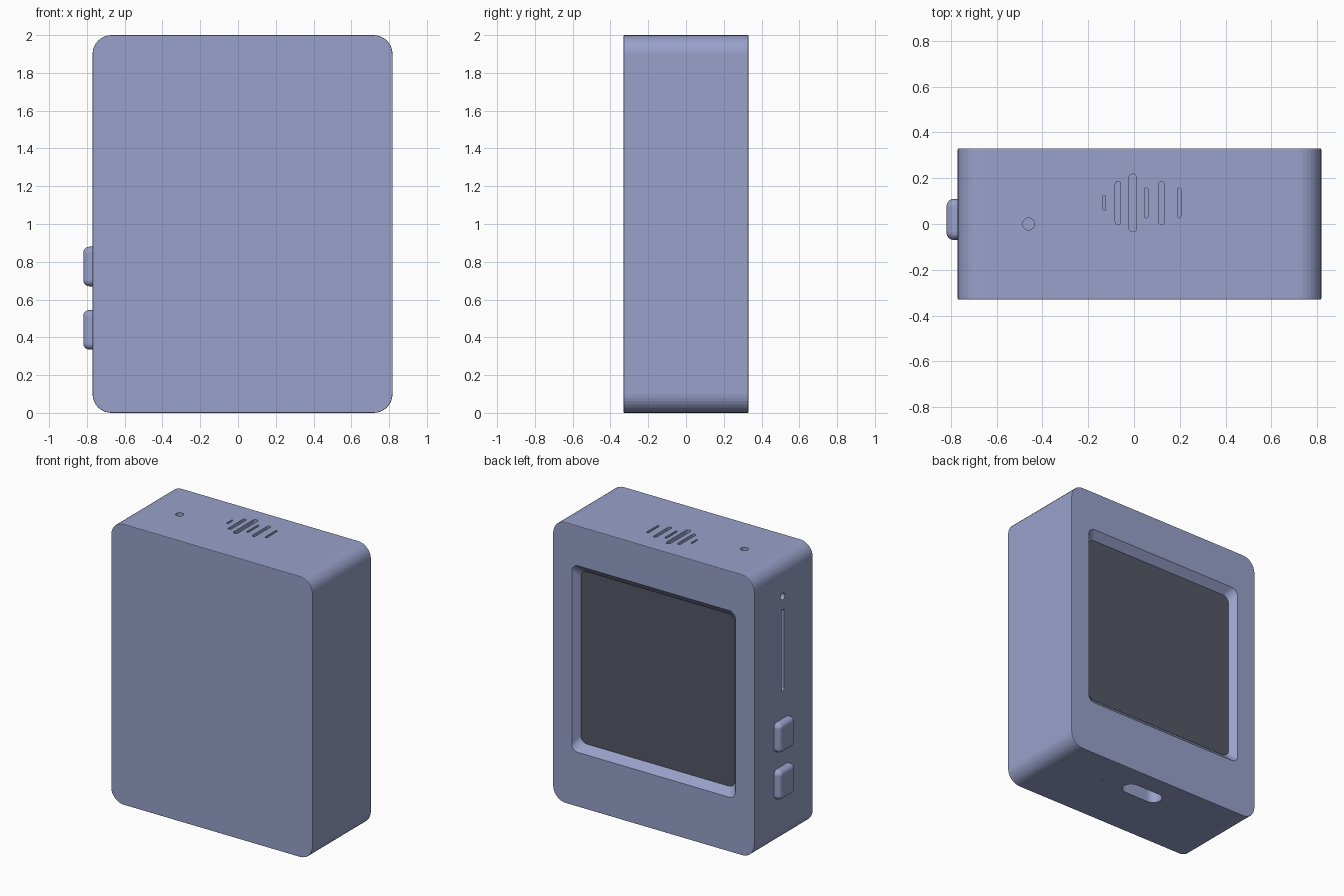
import bpy, bmesh, math

if "Cube" in bpy.data.objects:
    bpy.data.objects.remove(bpy.data.objects["Cube"])


def material(name, rgb):
    m = bpy.data.materials.new(name)
    m.diffuse_color = (*rgb, 1)
    m.use_nodes = True
    m.node_tree.nodes["Principled BSDF"].inputs["Base Color"].default_value = m.diffuse_color
    return m


LAVENDER = material("lavender shell", (0.32, 0.355, 0.59))
DARK = material("dark screen", (0.088, 0.096, 0.13))


def prism(bm, axis, cu, cv, hu, hv, r, d0, d1, seg=8, soft=(), soft_w=0.01, soft_seg=2,
          grow=(0, 0)):
    """Rounded rectangle (half sizes hu, hv) extruded along axis from d0 to d1.
    soft lists the depths whose rim gets a small rounded edge; grow widens the d1 end."""
    place = {"x": lambda u, v, d: (d, u, v),
             "y": lambda u, v, d: (u, d, v),
             "z": lambda u, v, d: (u, v, d)}[axis]

    def ring(d, gu, gv):
        verts = []
        for k, (su, sv) in enumerate(((1, 1), (-1, 1), (-1, -1), (1, -1))):
            for i in range(seg + 1):
                a = math.pi / 2 * (k + i / seg)
                verts.append(bm.verts.new(place(cu + su * (hu + gu - r) + r * math.cos(a),
                                                cv + sv * (hv + gv - r) + r * math.sin(a), d)))
        return verts

    rings = [ring(d0, 0, 0), ring(d1, *grow)]
    n = len(rings[0])
    caps = {d0: bm.faces.new(rings[0]), d1: bm.faces.new(rings[1])}
    faces = list(caps.values())
    for i in range(n):
        j = (i + 1) % n
        faces.append(bm.faces.new((rings[0][i], rings[0][j], rings[1][j], rings[1][i])))
    bmesh.ops.recalc_face_normals(bm, faces=faces)
    rim = [e for d in soft for e in caps[d].edges]
    if rim:
        bmesh.ops.bevel(bm, geom=rim, offset=soft_w, segments=soft_seg,
                        profile=0.5, affect="EDGES")


def finish(name, bm, mat):
    bmesh.ops.remove_doubles(bm, verts=bm.verts[:], dist=1e-5)
    bmesh.ops.recalc_face_normals(bm, faces=bm.faces[:])
    me = bpy.data.meshes.new(name)
    bm.to_mesh(me)
    bm.free()
    me.materials.append(mat)
    ob = bpy.data.objects.new(name, me)
    bpy.context.scene.collection.objects.link(ob)
    return ob


CX, HALF = 0.024, 0.794   # shell centre, offset because the buttons stick out on -x
LEFT = CX - HALF          # plane of the button side
FLOOR = 0.28              # depth of the screen
SLOPE_X, SLOPE_Z = 0.038, 0.052   # how far the screen frame slopes inwards

# main shell
bm = bmesh.new()
prism(bm, "y", CX, 1.0, HALF, 1.0, 0.1, -0.33, 0.33, soft=(-0.33, 0.33), soft_w=0.004)
shell = finish("shell", bm, LAVENDER)

# all recesses gathered in one cutter
bm = bmesh.new()
# screen recess in the back, with sloping walls
prism(bm, "y", CX, 1.052, 0.645 - SLOPE_X, 0.665 - SLOPE_Z, 0.05, FLOOR, 0.66 - FLOOR,
      grow=(2 * SLOPE_X, 2 * SLOPE_Z))
# speaker slots: x, half width, half length
for x, w, l in ((-0.13, 0.006, 0.033), (-0.07, 0.012, 0.094), (-0.005, 0.017, 0.126),
                (0.053, 0.008, 0.065), (0.12, 0.0125, 0.094), (0.197, 0.008, 0.065)):
    prism(bm, "z", x, 0.092, w, l, w * 0.999, 1.96, 2.1, seg=5)
# round hole on top
prism(bm, "z", -0.46, 0, 0.026, 0.026, 0.02599, 1.96, 2.1, seg=6)
# light slot and round hole on the button side
prism(bm, "x", 0.01, 1.365, 0.015, 0.29, 0.01499, LEFT - 0.1, LEFT + 0.03, seg=5)
prism(bm, "x", 0.01, 1.748, 0.024, 0.024, 0.02399, LEFT - 0.1, LEFT + 0.03, seg=6)
# charging port and two pin holes underneath
prism(bm, "z", 0.035, 0.125, 0.155, 0.06, 0.0599, -0.1, 0.1, seg=12)
for x in (0.35, -0.22):
    prism(bm, "z", x, 0.09, 0.007, 0.007, 0.00699, -0.1, 0.03, seg=3)
cutter = finish("recess_cutter", bm, LAVENDER)
cutter.hide_render = True

# cut the recesses, then drop the cutter
mod = shell.modifiers.new("recesses", "BOOLEAN")
mod.operation = "DIFFERENCE"
mod.solver = "EXACT"
mod.object = cutter
bpy.context.view_layer.objects.active = shell
shell.select_set(True)
bpy.ops.object.modifier_apply(modifier=mod.name)
bpy.data.objects.remove(cutter)

# screen plate on the recess floor
bm = bmesh.new()
prism(bm, "y", CX, 1.052, 0.646 - SLOPE_X, 0.666 - SLOPE_Z, 0.05, FLOOR - 0.003, FLOOR + 0.002)
finish("screen", bm, DARK)

# two side buttons
for name, z in (("upper_button", 0.775), ("lower_button", 0.44)):
    bm = bmesh.new()
    prism(bm, "x", 0.02, z, 0.09, 0.105, 0.034, LEFT - 0.049, LEFT + 0.01, seg=6,
          soft=(LEFT - 0.049,), soft_w=0.032, soft_seg=4)
    finish(name, bm, LAVENDER)
